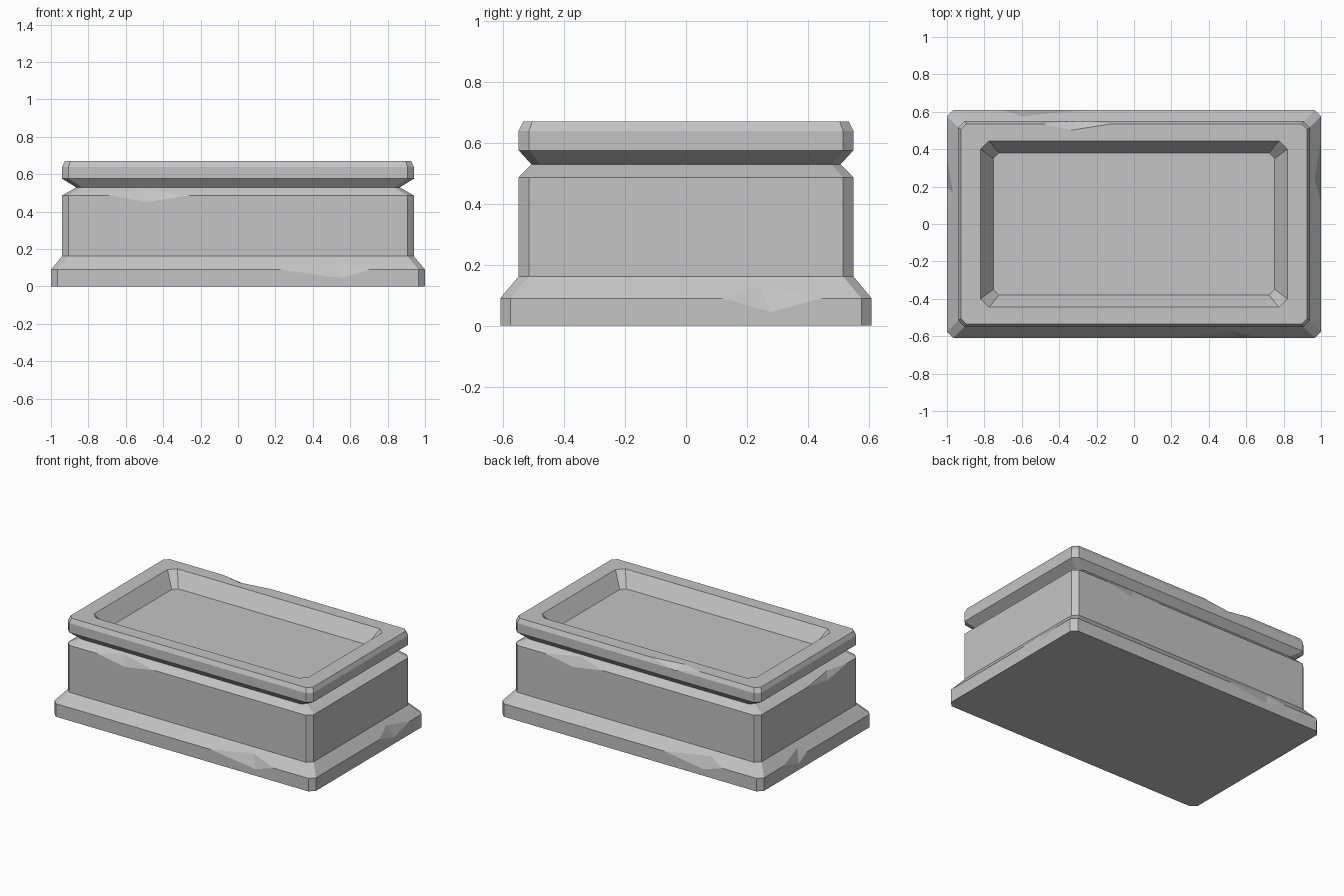
import bpy, bmesh
from mathutils import Vector

if "Cube" in bpy.data.objects:
    bpy.data.objects.remove(bpy.data.objects["Cube"])

# One stone colour
stone = bpy.data.materials.new("grey stone")
stone.use_nodes = True
GREY = (0.55, 0.55, 0.55, 1)
stone.diffuse_color = GREY
stone.node_tree.nodes["Principled BSDF"].inputs["Base Color"].default_value = GREY


def finish(name, bm):
    bmesh.ops.recalc_face_normals(bm, faces=bm.faces)
    mesh = bpy.data.meshes.new(name)
    bm.to_mesh(mesh)
    bm.free()
    mesh.materials.append(stone)
    obj = bpy.data.objects.new(name, mesh)
    bpy.context.collection.objects.link(obj)
    return obj


def ring(bm, hx, hy, c, z):
    """Rectangle with clipped corners."""
    pts = []
    for sx, sy in ((1, 1), (-1, 1), (-1, -1), (1, -1)):
        pair = [(sx * hx, sy * (hy - c)), (sx * (hx - c), sy * hy)]
        pts += pair if sx * sy > 0 else pair[::-1]
    return [bm.verts.new((x, y, z)) for x, y in pts]


# Pedestal: half width, half depth, corner clip, height, from base to sunken top
PROFILE = [
    (1.0, 0.61, 0.034, 0), (1.0, 0.61, 0.034, 0.09),
    (0.94, 0.55, 0.034, 0.162), (0.94, 0.55, 0.034, 0.487),
    (0.865, 0.508, 0.03, 0.53), (0.94, 0.55, 0.034, 0.576),
    (0.94, 0.55, 0.034, 0.64), (0.926, 0.535, 0.03, 0.67),
    (0.82, 0.445, 0.045, 0.67), (0.752, 0.38, 0.03, 0.57),
]
bm = bmesh.new()
rings = [ring(bm, *p) for p in PROFILE]
for low, high in zip(rings, rings[1:]):
    for i in range(8):
        j = (i + 1) % 8
        bm.faces.new((low[i], low[j], high[j], high[i]))
bm.faces.new(rings[0][::-1])
bm.faces.new(rings[-1])
pedestal = finish("stone_pedestal", bm)


# Chipped edges: a faceted wedge removed from an edge
def chip(normal, edge, start, end, mid, z, below, above):
    n = Vector(normal)
    t = Vector((abs(n.y), abs(n.x), 0))

    def at(out, along, height):
        return n * out + t * along + Vector((0, 0, height))

    pts = [at(edge + 0.002, start, z + 0.001), at(edge + 0.002, end, z + 0.001),
           at(edge + below[0], mid, z + below[1]),
           at(edge + above[0], mid - 0.04, z + above[1]),
           at(edge + 0.05, mid, z + 0.05)]
    bm = bmesh.new()
    for p in pts:
        bm.verts.new(p)
    bmesh.ops.convex_hull(bm, input=bm.verts)
    cutter = finish("chip_cutter", bm)
    cutter.hide_render = True
    cutter.hide_set(True)
    cut = pedestal.modifiers.new("chip", "BOOLEAN")
    cut.operation = "DIFFERENCE"
    cut.solver = "EXACT"
    cut.object = cutter


FRONT, BACK, LEFT, RIGHT = (0, -1, 0), (0, 1, 0), (1, 0, 0), (-1, 0, 0)
BASE = (0.09, (0.002, -0.05), (-0.036, 0.045))
LEDGE = (0.487, (0.002, -0.04), (-0.034, 0.036))

# Base edge
chip(FRONT, 0.61, 0.18, 0.72, 0.56, *BASE)
chip(BACK, 0.61, -0.72, -0.22, -0.56, *BASE)
chip(LEFT, 1.0, 0.1, 0.47, 0.28, *BASE)
chip(RIGHT, 1.0, 0.1, 0.38, 0.2, *BASE)
# Body ledge
chip(FRONT, 0.55, -0.72, -0.22, -0.48, *LEDGE)
chip(BACK, 0.55, 0.22, 0.72, 0.48, *LEDGE)
chip(RIGHT, 0.94, -0.45, 0.05, -0.2, *LEDGE)
# Top rim
chip(BACK, 0.535, -0.5, -0.1, -0.3, 0.67, (0.016, -0.035), (-0.035, 0.001))

# Bake the chips and remove the cutters
baked = bpy.data.meshes.new_from_object(
    pedestal.evaluated_get(bpy.context.evaluated_depsgraph_get()))
pedestal.modifiers.clear()
pedestal.data = baked
for obj in list(bpy.data.objects):
    if obj.name.startswith("chip_cutter"):
        bpy.data.objects.remove(obj)
